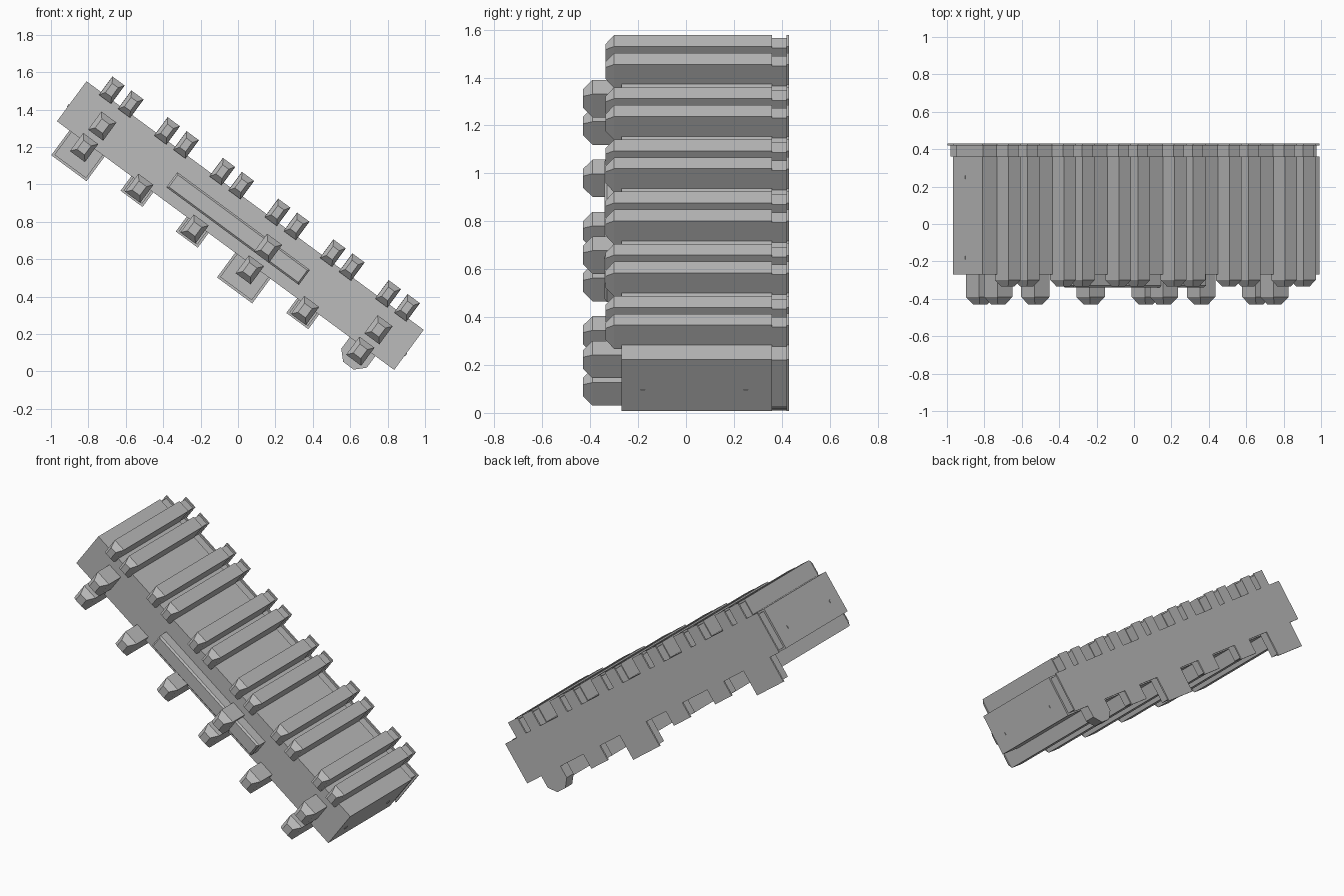
import bpy, bmesh, math
from mathutils import Matrix

cube = bpy.data.objects.get("Cube")
if cube:
    bpy.data.objects.remove(cube, do_unlink=True)

grey = bpy.data.materials.new("plain_grey")
grey.use_nodes = True
grey.diffuse_color = (0.5, 0.5, 0.5, 1)
grey.node_tree.nodes["Principled BSDF"].inputs["Base Color"].default_value = (0.5, 0.5, 0.5, 1)

# Parts are laid out along a level bar, then tilted about the y axis
TILT = Matrix.Translation((0.0125, 0, 0.78)) @ Matrix.Rotation(math.radians(36.4), 4, 'Y')
CENTRES = [-0.92 + 0.367 * k for k in range(6)]
HALF_LENGTH, HALF_HEIGHT = 1.12, 0.133
BACK, FRONT = 0.36, -0.27


def finish(name, bm):
    bmesh.ops.recalc_face_normals(bm, faces=bm.faces)
    mesh = bpy.data.meshes.new(name)
    bm.to_mesh(mesh)
    bm.free()
    mesh.materials.append(grey)
    obj = bpy.data.objects.new(name, mesh)
    bpy.context.collection.objects.link(obj)
    obj.matrix_world = TILT
    return obj


def loft(name, sections):
    """Join equal rings, each given as (y, [(u, v), ...])."""
    bm = bmesh.new()
    rings = [[bm.verts.new((u, y, v)) for u, v in pts] for y, pts in sections]
    for a, b in zip(rings, rings[1:]):
        for i in range(len(a)):
            j = (i + 1) % len(a)
            bm.faces.new((a[i], a[j], b[j], b[i]))
    bm.faces.new(rings[0])
    bm.faces.new(rings[-1])
    return finish(name, bm)


def rect(u, v, w, h):
    return [(u - w / 2, v - h / 2), (u + w / 2, v - h / 2),
            (u + w / 2, v + h / 2), (u - w / 2, v + h / 2)]


def bar(name, u, v, w, h, front, back, nose, tip=0.5):
    """Square bar with a tapered nose."""
    return loft(name, [(back, rect(u, v, w, h)), (front + nose, rect(u, v, w, h)),
                       (front, rect(u, v, w * tip, h * tip))])


def outline(inset):
    """Back cover profile with lower tabs and upper teeth."""
    pts = [(-HALF_LENGTH + inset, -HALF_HEIGHT + inset)]
    for k, u in enumerate(CENTRES):
        w, low = (0.117, -0.297) if k in (0, 3) else (0.073, -0.23)
        w, low = w - inset, low + inset
        base = -HALF_HEIGHT + inset
        if k == 5:
            pts += [(u - 0.09, base), (u - 0.09, -0.21), (u - 0.04, -0.26),
                    (u + 0.03, -0.26), (u + 0.08, -0.21), (u + 0.08, base)]
        else:
            pts += [(u - w, base), (u - w, low), (u + w, low), (u + w, base)]
    pts.append((HALF_LENGTH - inset, -HALF_HEIGHT + inset))
    pts.append((HALF_LENGTH - inset, HALF_HEIGHT - inset))
    for u in reversed(CENTRES):
        for c in (u + 0.063, u - 0.063):
            w, top, base = 0.041 - inset / 2, 0.236 - inset, HALF_HEIGHT - inset
            pts += [(c + w, base), (c + w, top), (c - w, top), (c - w, base)]
    pts.append((-HALF_LENGTH + inset, HALF_HEIGHT - inset))
    return pts


# Main body and raised front rail
loft("body", [(y, rect(0, 0, 2 * HALF_LENGTH, 2 * HALF_HEIGHT)) for y in (FRONT, BACK)])
loft("front_rail", [(FRONT, rect(0, -0.02, 0.88, 0.1)), (-0.33, rect(0, -0.02, 0.88, 0.1)),
                    (-0.34, rect(0, -0.02, 0.86, 0.08))])

# Back cover: inset filler and thin outer sheet
loft("back_spacer", [(y, outline(0.012)) for y in (BACK, 0.422)])
loft("back_cover", [(y, outline(0)) for y in (0.42, 0.43)])

for k, u in enumerate(CENTRES):
    # Paired bars along the top
    for side in (-1, 1):
        bar("top_bar", u + side * 0.063, 0.175, 0.08, 0.122, -0.335, BACK, 0.035)
    # Long bar under the body
    bar("lower_bar", u, -0.16, 0.1, 0.12, -0.43, BACK, 0.04)
    # Short posts on the front face
    if k in (0, 3, 5):
        bar("front_post", u + 0.01, -0.01, 0.1, 0.12, -0.43, FRONT, 0.04)

# Small pins on both end faces
for end in (-1, 1):
    for y in (-0.18, 0.25):
        pin = rect(end * HALF_LENGTH, -0.03, 0.008, 0.018)
        loft("end_pin", [(y - 0.009, pin), (y + 0.009, pin)])
